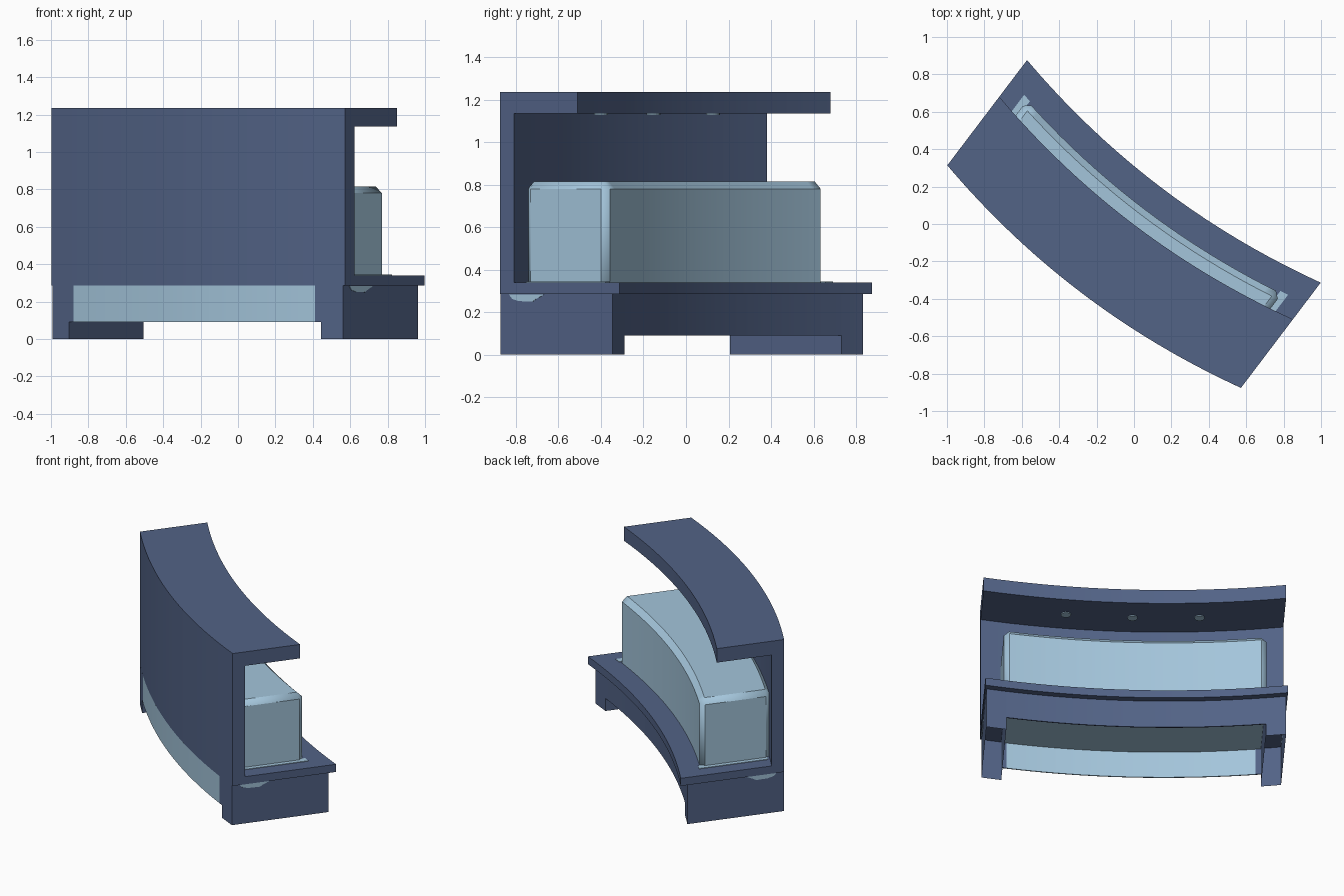
import bpy, bmesh, math
from mathutils import Vector

if "Cube" in bpy.data.objects:
    bpy.data.objects.remove(bpy.data.objects["Cube"])

HALF, SAG, DEPTH = 0.985, 0.11, 0.706      # half length, bow of the curve, full depth
U = Vector((0.797, -0.604, 0))             # along the counter
V = Vector((0.604, 0.797, 0))              # from customer side to staff side


def material(name, color):
    m = bpy.data.materials.new(name)
    m.diffuse_color = (*color, 1)
    m.use_nodes = True
    m.node_tree.nodes["Principled BSDF"].inputs["Base Color"].default_value = m.diffuse_color
    return m


NAVY = material("slate blue", (0.085, 0.125, 0.24))
PALE = material("pale blue", (0.37, 0.56, 0.71))


def place(u, v, z):
    """Counter coordinates to world: v is measured from the bowed front."""
    bow = -SAG * (1 - (u / HALF) ** 2)
    return U * u + V * (v + bow - DEPTH / 2) + Vector((0, 0, z))


def sweep(name, profile, u0, u1, mat, segs=20, open_bottom=False):
    """Sweep a (v, z) profile along the bowed counter line."""
    bm = bmesh.new()
    rings = []
    for i in range(segs + 1):
        u = u0 + (u1 - u0) * i / segs
        rings.append([bm.verts.new(place(u, v, z)) for v, z in profile])
    n = len(profile)
    for a, b in zip(rings, rings[1:]):
        for k in range(n):
            j = (k + 1) % n
            bm.faces.new((a[k], a[j], b[j], b[k]))
    bm.faces.new(rings[0])
    bm.faces.new(rings[-1])
    bmesh.ops.recalc_face_normals(bm, faces=bm.faces)
    if open_bottom:
        low = min(z for v, z in profile)
        bottom = [f for f in bm.faces if all(abs(w.co.z - low) < 1e-5 for w in f.verts)]
        bmesh.ops.delete(bm, geom=bottom, context='FACES')
    mesh = bpy.data.meshes.new(name)
    bm.to_mesh(mesh)
    bm.free()
    mesh.materials.append(mat)
    ob = bpy.data.objects.new(name, mesh)
    bpy.context.collection.objects.link(ob)
    bpy.context.view_layer.objects.active = ob
    ob.select_set(True)
    bpy.ops.object.shade_smooth_by_angle(angle=math.radians(25))
    ob.select_set(False)
    return ob


def box(v0, v1, z0, z1):
    return [(v0, z0), (v1, z0), (v1, z1), (v0, z1)]


# C-shaped shell: shelf, front wall and counter top
sweep("counter_shell",
      [(0, 0.285), (DEPTH, 0.285), (DEPTH, 0.34), (0.085, 0.34),
       (0.085, 1.135), (0.46, 1.135), (0.46, 1.235), (0, 1.235)],
      -HALF, HALF, NAVY)

# Chamfered block standing on the shelf
block = sweep("inner_block", box(0.075, 0.56, 0.295, 0.815), -0.855, 0.855, PALE)
bevel = block.modifiers.new("chamfer", 'BEVEL')
bevel.width = 0.035
bevel.segments = 1
bevel.limit_method = 'ANGLE'
bevel.angle_limit = math.radians(40)

# Base: hollow legs at both ends, corner strips and pale end marks
for side, tag in ((-1, "left"), (1, "right")):
    sweep(f"leg_{tag}", box(0, 0.66, 0, 0.285), side * 0.845, side * 0.975,
          NAVY, 3, open_bottom=True)
    sweep(f"front_strip_{tag}", box(0, 0.008, 0.09, 0.285), side * 0.81, side * 0.845, NAVY, 1)
    sweep(f"end_mark_{tag}", [(0.05, 0.284), (0.07, 0.262), (0.11, 0.252),
                              (0.19, 0.25), (0.21, 0.262), (0.26, 0.284)],
          side * 0.974, side * 0.978, PALE, 1)
    sweep(f"block_foot_{tag}", box(0.1, 0.57, 0.335, 0.344), side * 0.84, side * 0.885, PALE, 2)

# Base panels between the legs
sweep("base_front_panel", box(0, 0.008, 0.09, 0.285), -0.81, 0.81, PALE)
sweep("base_back_panel", box(0.652, 0.66, 0.09, 0.285), -0.845, 0.845, NAVY)
sweep("base_ceiling", box(0.008, 0.652, 0.278, 0.285), -0.845, 0.845, PALE)

# Three round lamps under the counter top
for i in (-1, 0, 1):
    bpy.ops.mesh.primitive_cylinder_add(vertices=16, radius=0.033, depth=0.008,
                                        location=place(i * 0.435, 0.27, 1.133))
    lamp = bpy.context.object
    lamp.name = f"lamp_{i + 2}"
    lamp.data.materials.append(PALE)
    lamp.select_set(False)
